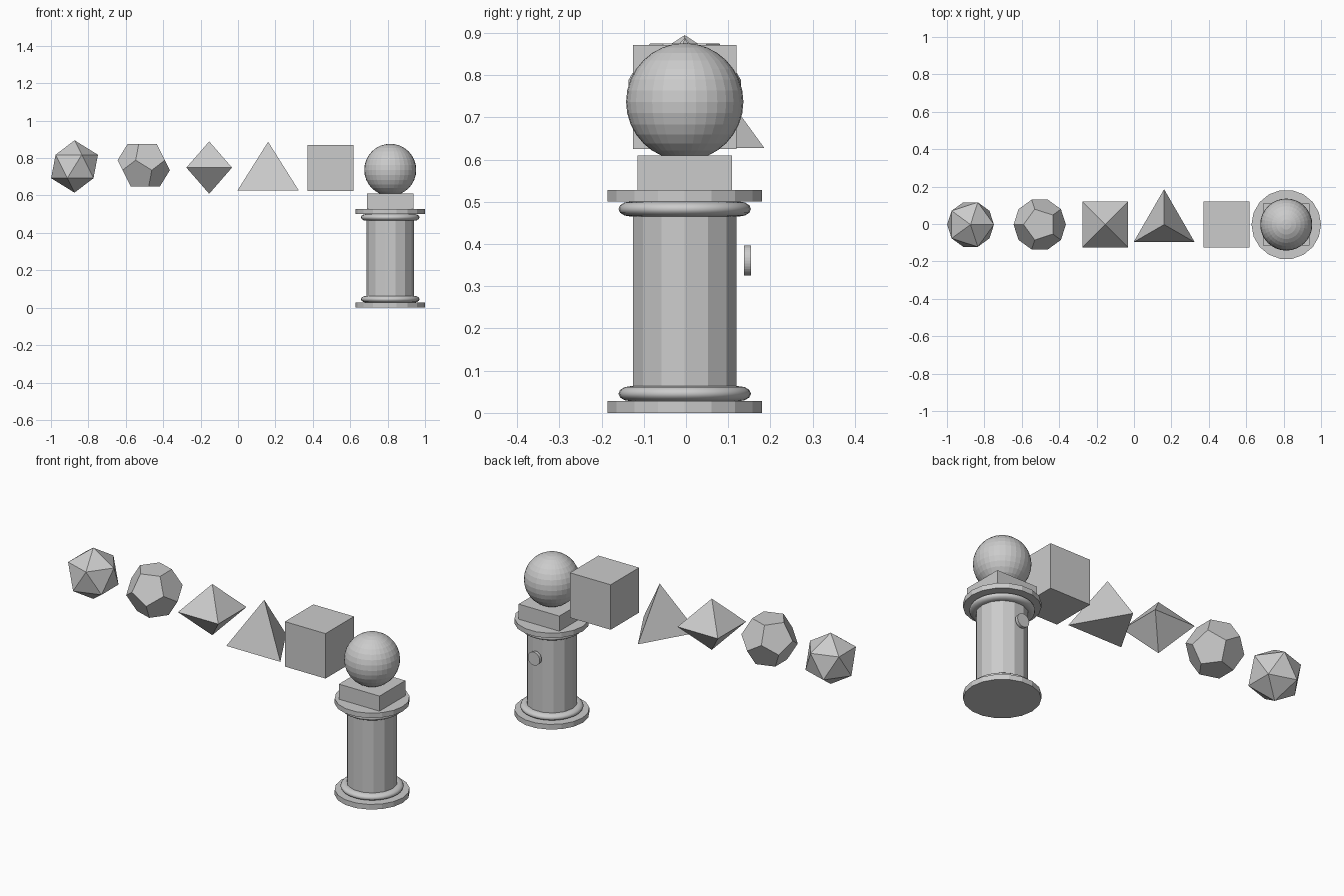
import bpy, bmesh
from math import sin, cos, pi, sqrt, radians
from mathutils import Matrix, Vector

if "Cube" in bpy.data.objects:
    bpy.data.objects.remove(bpy.data.objects["Cube"])

Y = -0.003      # common depth of the row
CX = 0.814      # column axis


def finish(name, bm, loc, smooth=False):
    bmesh.ops.recalc_face_normals(bm, faces=bm.faces)
    mesh = bpy.data.meshes.new(name)
    bm.to_mesh(mesh)
    bm.free()
    ob = bpy.data.objects.new(name, mesh)
    ob.location = loc
    bpy.context.collection.objects.link(ob)
    for p in mesh.polygons:
        p.use_smooth = smooth
    return ob


def cone(name, loc, sides, r1, r2, height, turn=0.0):
    bm = bmesh.new()
    bmesh.ops.create_cone(bm, cap_ends=True, segments=sides, radius1=r1, radius2=r2, depth=height)
    if r2 == 0:
        bmesh.ops.remove_doubles(bm, verts=bm.verts, dist=1e-5)
    bmesh.ops.rotate(bm, verts=bm.verts, matrix=Matrix.Rotation(turn, 3, 'Z'))
    return finish(name, bm, loc)


def box(name, loc, size):
    bm = bmesh.new()
    bmesh.ops.create_cube(bm, size=1)
    bmesh.ops.scale(bm, vec=size, verts=bm.verts)
    return finish(name, bm, loc)


def hull(name, loc, points):
    bm = bmesh.new()
    for p in points:
        bm.verts.new(p)
    bmesh.ops.convex_hull(bm, input=bm.verts)
    bmesh.ops.dissolve_limit(bm, angle_limit=radians(2), verts=bm.verts, edges=bm.edges)
    return finish(name, bm, loc)


def ring(radius, z, start):
    return [Vector((radius * cos(start + k * 2 * pi / 5), radius * sin(start + k * 2 * pi / 5), z))
            for k in range(5)]


def moulding(name, z, major, rx, rz, segs=32, prof=12):
    # ring with an elliptical section
    bm = bmesh.new()
    loops = []
    for i in range(segs):
        a = 2 * pi * i / segs
        loops.append([bm.verts.new(((major + rx * cos(b)) * cos(a), (major + rx * cos(b)) * sin(a), rz * sin(b)))
                      for b in (2 * pi * j / prof for j in range(prof))])
    for i in range(segs):
        p, q = loops[i], loops[(i + 1) % segs]
        for j in range(prof):
            k = (j + 1) % prof
            bm.faces.new((p[j], q[j], q[k], p[k]))
    return finish(name, bm, (CX, Y, z), smooth=True)


# Icosahedron: two poles and two staggered rings
R = 0.14
rr, rz = 2 * R / sqrt(5), R / sqrt(5)
hull("icosahedron", (-0.874, Y, 0.755),
     [Vector((0, 0, R)), Vector((0, 0, -R))] + ring(rr, rz, 0) + ring(rr, -rz, pi))

# Dodecahedron: four rings, flat face on top
R = 0.1425
hull("dodecahedron", (-0.504, Y, 0.762),
     ring(0.607 * R, 0.7947 * R, pi) + ring(0.982 * R, 0.1876 * R, pi)
     + ring(0.982 * R, -0.1876 * R, 0) + ring(0.607 * R, -0.7947 * R, 0))

# Octahedron
h, t = 0.122, 0.14
hull("octahedron", (-0.154, Y, 0.749),
     [Vector((x, y, 0)) for x in (-h, h) for y in (-h, h)] + [Vector((0, 0, t)), Vector((0, 0, -t))])

# Tetrahedron and cube
cone("tetrahedron", (0.161, Y, 0.757), 3, 0.189, 0, 0.26)
box("cube", (0.495, Y, 0.748), (0.246, 0.246, 0.246))

# Column
cone("column_base", (CX, Y, 0.014), 18, 0.186, 0.186, 0.028, pi / 2)
cone("column_shaft", (CX, Y, 0.264), 14, 0.126, 0.126, 0.474, pi / 2)
cone("column_top_plate", (CX, Y, 0.514), 18, 0.186, 0.186, 0.027, pi / 2)
for nm, z in (("lower_moulding", 0.0455), ("upper_moulding", 0.483)):
    moulding(nm, z, 0.128, 0.029, 0.0178)
box("pedestal_block", (CX, Y, 0.5685), (0.246, 0.223, 0.083))

# Sphere on the pedestal
bm = bmesh.new()
bmesh.ops.create_uvsphere(bm, u_segments=32, v_segments=16, radius=0.139)
finish("sphere", bm, (CX, Y, 0.737))

# Round button behind the column
button = cone("button", (CX, 0.1455, 0.361), 32, 0.036, 0.036, 0.017)
button.rotation_euler = (pi / 2, 0, 0)
